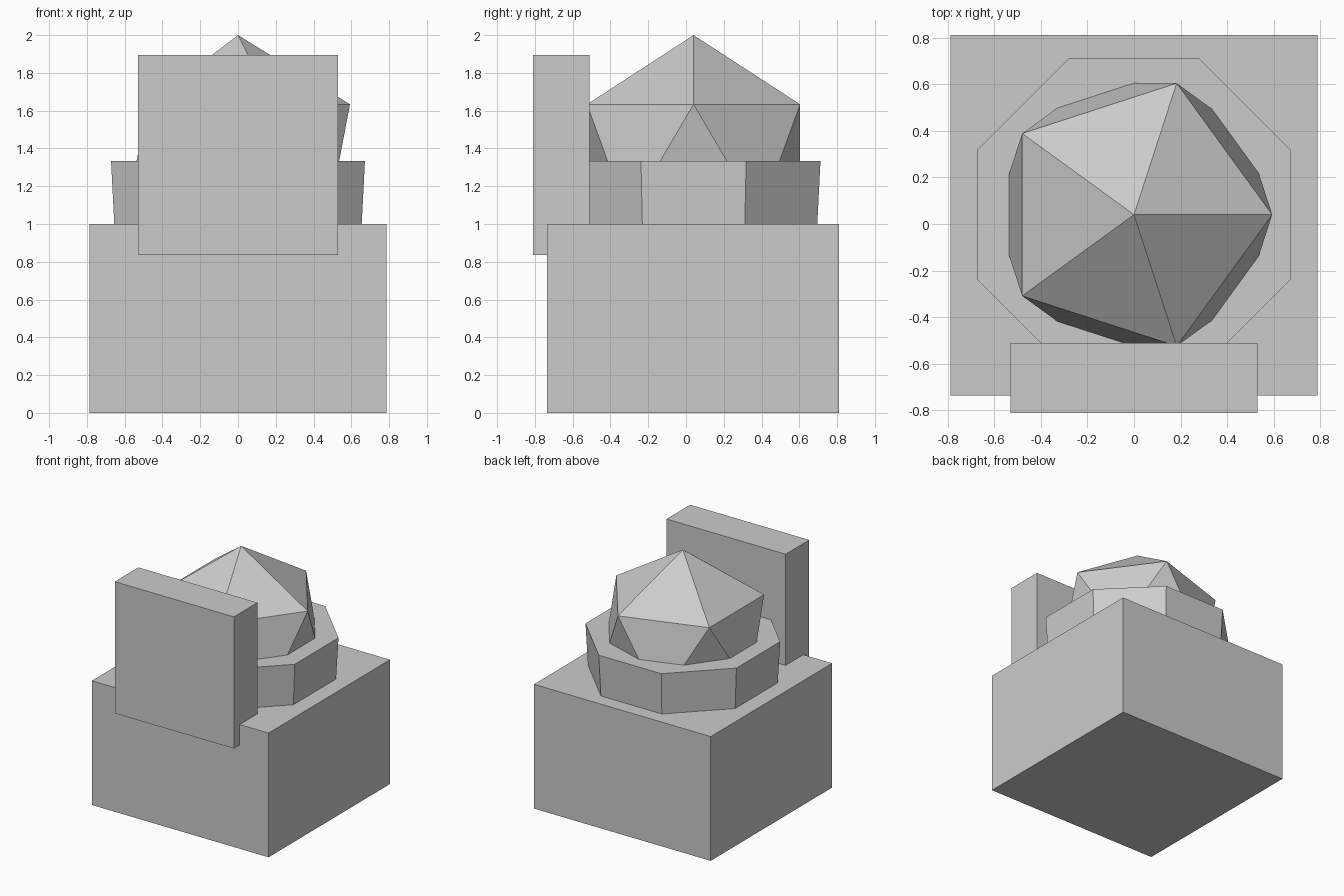
import bpy
import math

if "Cube" in bpy.data.objects:
    bpy.data.objects.remove(bpy.data.objects["Cube"])

grey = bpy.data.materials.new("light grey")
grey.diffuse_color = (0.6, 0.6, 0.6, 1.0)
grey.use_nodes = True
grey.node_tree.nodes["Principled BSDF"].inputs["Base Color"].default_value = grey.diffuse_color


def finish(name):
    obj = bpy.context.object
    obj.name = name
    obj.data.materials.append(grey)
    return obj


def block(name, low, high):
    """Box spanning two opposite corners."""
    centre = [(a + b) / 2 for a, b in zip(low, high)]
    bpy.ops.mesh.primitive_cube_add(size=1, location=centre)
    obj = finish(name)
    for v in obj.data.vertices:
        v.co = [c * (b - a) for c, a, b in zip(v.co, low, high)]
    return obj


CENTRE_Y = 0.04

# Base block and the upright slab set into its front edge
block("base_block", (-0.787, -0.735, 0), (0.787, 0.81, 1.0))
block("front_slab", (-0.53, -0.81, 0.835), (0.53, -0.51, 1.895))

# Eight-sided collar, slightly wider at the top, with flats facing the sides
to_corner = 1 / math.cos(math.pi / 8)
bpy.ops.mesh.primitive_cone_add(
    vertices=8, radius1=0.654 * to_corner, radius2=0.672 * to_corner,
    depth=0.353, location=(0, CENTRE_Y, 1.1565))
collar = finish("collar")
collar.rotation_euler.z = math.pi / 8

# Faceted ball, its lower half sunk into the collar
bpy.ops.mesh.primitive_ico_sphere_add(
    subdivisions=1, radius=0.663, location=(0, CENTRE_Y, 1.337))
finish("faceted_ball")
